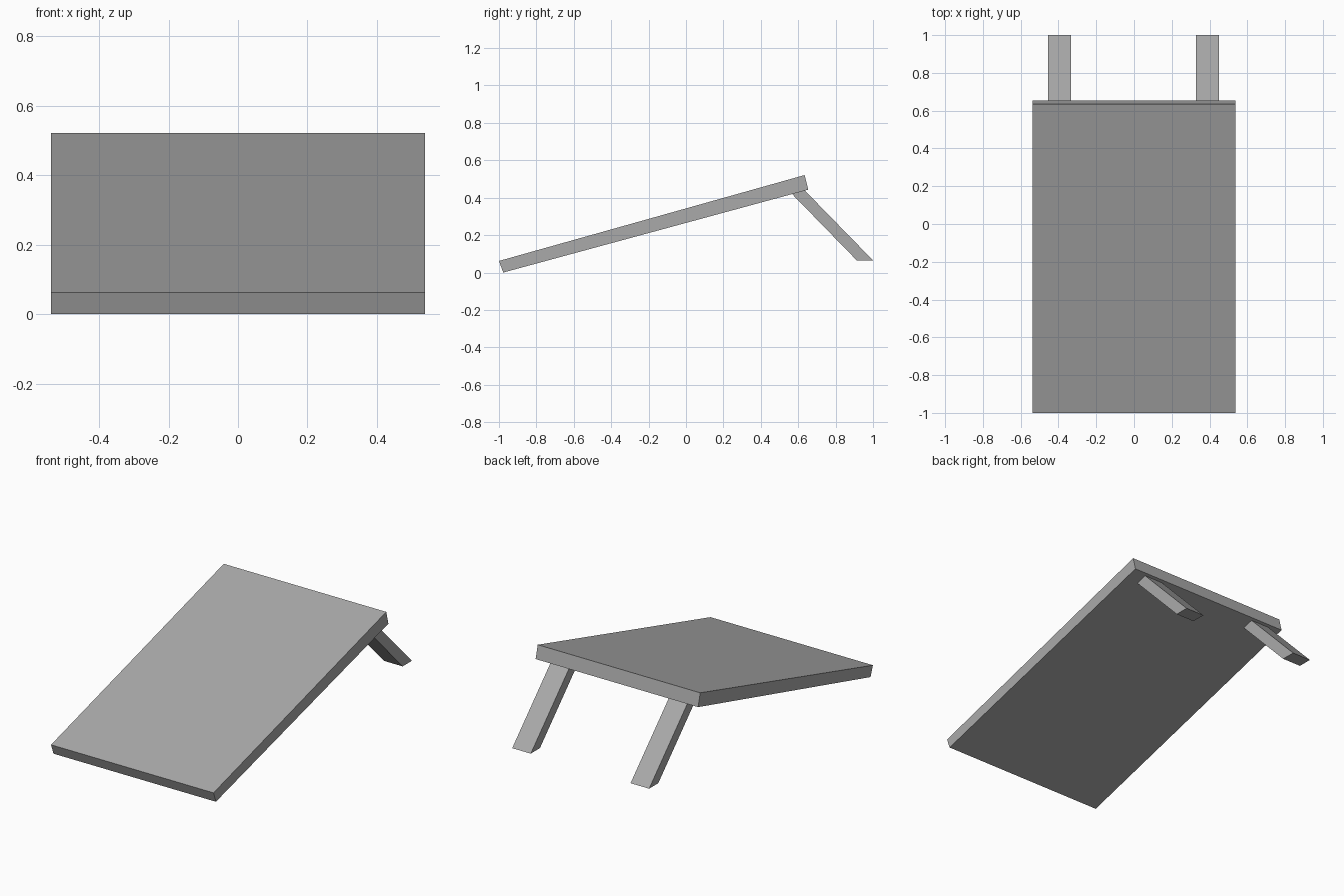
import bpy

if "Cube" in bpy.data.objects:
    bpy.data.objects.remove(bpy.data.objects["Cube"])

grey = bpy.data.materials.new("plain grey")
grey.diffuse_color = (0.4, 0.4, 0.4, 1)
grey.use_nodes = True
grey.node_tree.nodes["Principled BSDF"].inputs["Base Color"].default_value = grey.diffuse_color


def side_prism(name, profile, x0, x1):
    """Extrude a (y, z) profile, counter-clockwise seen from +x, from x0 to x1."""
    n = len(profile)
    verts = [(x, y, z) for x in (x0, x1) for y, z in profile]
    faces = [tuple(reversed(range(n))), tuple(range(n, 2 * n))]
    faces += [(i, (i + 1) % n, n + (i + 1) % n, n + i) for i in range(n)]
    mesh = bpy.data.meshes.new(name)
    mesh.from_pydata(verts, [], faces)
    mesh.materials.append(grey)
    obj = bpy.data.objects.new(name, mesh)
    bpy.context.collection.objects.link(obj)
    return obj


# Sloping board
board = [(-0.977, 0.0), (0.654, 0.443), (0.634, 0.521), (-1.0, 0.062)]
side_prism("sloping_board", board, -0.538, 0.538)

# Two slanted back legs, tops just inside the board, feet cut level
leg = [(0.913, 0.065), (1.0, 0.065), (0.632, 0.442), (0.562, 0.425)]
for name, x0, x1 in (("left_leg", -0.456, -0.333), ("right_leg", 0.328, 0.451)):
    side_prism(name, leg, x0, x1)
